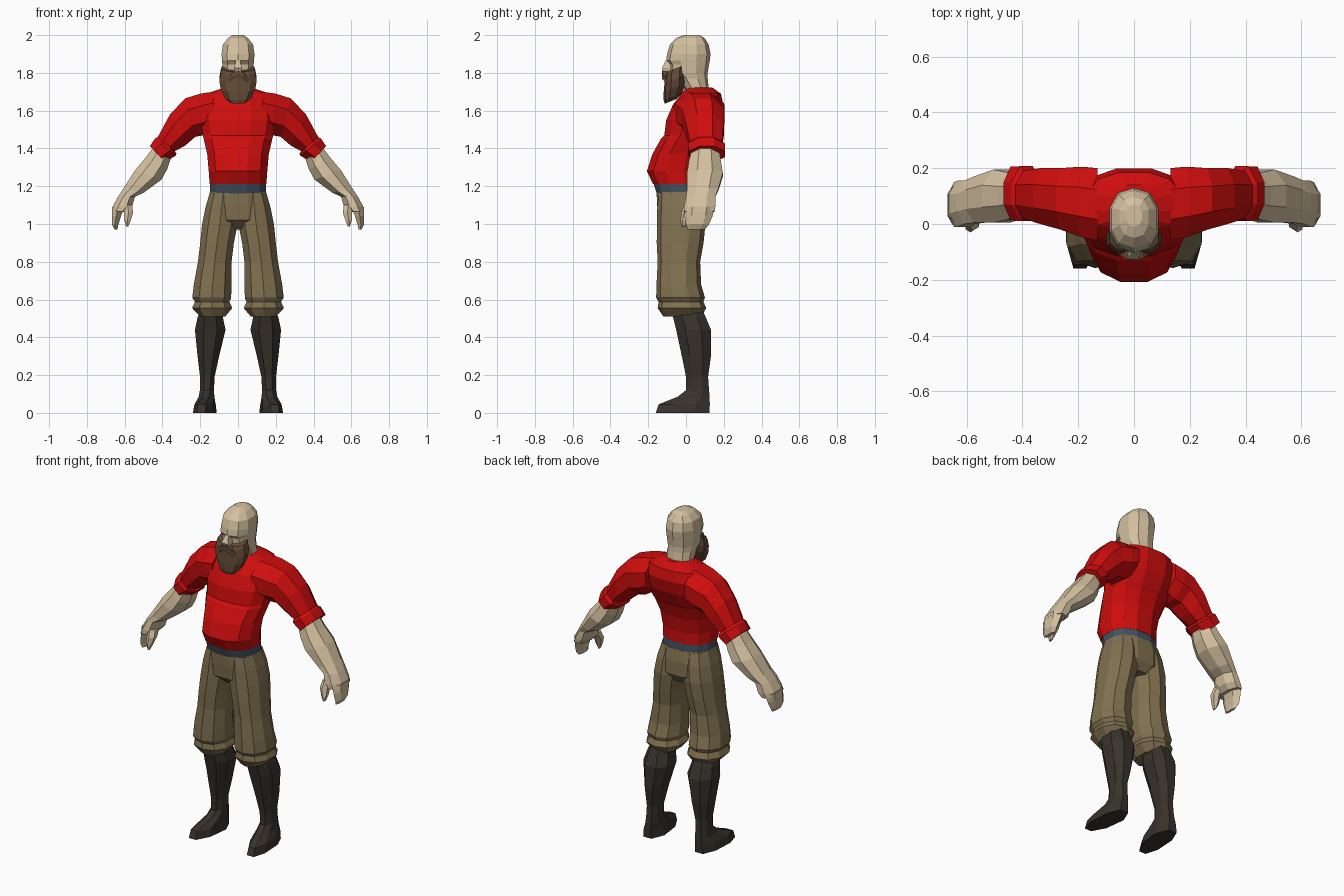
import bpy, bmesh, math


def material(name, rgb):
    m = bpy.data.materials.new(name)
    m.diffuse_color = (*rgb, 1)
    return m


SKIN = material("skin", (0.66, 0.53, 0.35))
RED = material("red_shirt", (0.62, 0.004, 0.004))
KHAKI = material("khaki_cloth", (0.22, 0.165, 0.08))
BROWN = material("brown_hair", (0.12, 0.07, 0.037))
DARK = material("dark_leather", (0.04, 0.032, 0.025))
BLUE = material("blue_belt", (0.055, 0.085, 0.12))


def loft(name, mat, rings, n=8, p=1.0, mirror=False, tilt=0.0, tweak=None):
    """Skin rings; each is (x, z) on one side, (x, z) on the other, front y, back y."""
    bm = bmesh.new()
    angles = [(i + 0.5) * 2 * math.pi / n for i in range(n)]
    power = lambda v: math.copysign(abs(v) ** p, v)
    top = max(power(math.cos(a)) for a in angles)
    side = max(power(math.sin(a)) for a in angles)
    loops = []
    for x0, z0, x1, z1, y0, y1 in rings:
        loop = []
        for a in angles:
            c, s = power(math.cos(a)) / top, power(math.sin(a)) / side
            x = (x0 + x1) / 2 + c * (x0 - x1) / 2
            z = (z0 + z1) / 2 + c * (z0 - z1) / 2
            y = (y0 + y1) / 2 + s * (y1 - y0) / 2
            co = (x, y, z + tilt * (y - y0))
            loop.append(bm.verts.new(tweak(*co) if tweak else co))
        loops.append(loop)
    for a, b in zip(loops, loops[1:]):
        for i in range(n):
            j = (i + 1) % n
            bm.faces.new((a[i], a[j], b[j], b[i]))
    bm.faces.new(loops[0])
    bm.faces.new(loops[-1])
    bmesh.ops.recalc_face_normals(bm, faces=bm.faces)
    me = bpy.data.meshes.new(name)
    bm.to_mesh(me)
    bm.free()
    me.materials.append(mat)
    ob = bpy.data.objects.new(name, me)
    bpy.context.collection.objects.link(ob)
    if mirror:
        ob.modifiers.new("mirror", 'MIRROR').use_mirror_merge = False
    return ob


def level(rows):
    """Centred horizontal rings from (z, half width, front y, back y)."""
    return [(w, z, -w, z, y0, y1) for z, w, y0, y1 in rows]


def limb(rows):
    """Horizontal rings off centre from (z, outer x, inner x, front y, back y)."""
    return [(a, z, b, z, y0, y1) for z, a, b, y0, y1 in rows]


# Shirt body with round belly and broad shoulders
loft("shirt_body", RED, level([
    (1.212, .150, -.175, .085), (1.28, .155, -.207, .085), (1.37, .163, -.178, .10),
    (1.452, .182, -.132, .13), (1.468, .186, -.115, .14), (1.55, .20, -.105, .18),
    (1.63, .20, -.07, .198), (1.69, .165, -.025, .185), (1.722, .075, .0, .14)]),
    n=12, p=.85)

# Sleeves and rolled cuffs
loft("sleeve", RED, [
    (.13, 1.70, .13, 1.50, -.06, .20), (.20, 1.69, .18, 1.47, -.045, .205),
    (.28, 1.665, .225, 1.462, -.02, .20), (.36, 1.58, .28, 1.415, .0, .20),
    (.425, 1.46, .335, 1.385, .02, .19)], mirror=True)
loft("sleeve_cuff", RED, [
    (.420, 1.462, .325, 1.375, .02, .19), (.440, 1.452, .330, 1.362, .01, .207),
    (.467, 1.412, .385, 1.328, .015, .205), (.450, 1.395, .39, 1.337, .03, .19)],
    mirror=True)

# Forearm, hand, fingers and thumb
loft("forearm", SKIN, [
    (.445, 1.41, .355, 1.35, .03, .175), (.49, 1.35, .375, 1.29, .015, .185),
    (.545, 1.285, .405, 1.235, .005, .195), (.605, 1.19, .50, 1.165, .005, .17),
    (.635, 1.145, .545, 1.145, .0, .155), (.662, 1.095, .562, 1.09, -.01, .155),
    (.668, 1.07, .590, 1.062, -.01, .15)], mirror=True)
loft("fingers", SKIN, [
    (.667, 1.09, .605, 1.08, -.005, .15), (.668, 1.045, .622, 1.035, -.008, .14),
    (.668, 1.0, .635, .99, .0, .12), (.655, .972, .638, .97, .01, .10)],
    n=6, mirror=True)
loft("thumb", SKIN, [
    (.610, 1.105, .560, 1.10, -.01, .07), (.603, 1.06, .555, 1.06, -.025, .035),
    (.603, 1.02, .570, 1.015, -.03, .015), (.592, .988, .582, .985, -.025, .0)],
    n=6, mirror=True)

# Neck and bald head
loft("head", SKIN, level([
    (1.67, .085, .0, .13), (1.72, .076, -.01, .12), (1.77, .075, -.05, .115),
    (1.80, .08, -.085, .115), (1.845, .083, -.088, .122), (1.865, .085, -.105, .126),
    (1.90, .087, -.10, .13), (1.95, .08, -.085, .12), (1.985, .052, -.05, .098),
    (2.0, .028, -.01, .07)]), n=10, p=.85)
loft("nose", SKIN, level([
    (1.80, .016, -.115, -.06), (1.825, .021, -.128, -.06),
    (1.868, .010, -.106, -.06)]), n=4)

# Beard and moustache
loft("beard", BROWN, level([
    (1.637, .045, -.112, -.05), (1.655, .07, -.118, -.02), (1.70, .092, -.118, .0),
    (1.745, .099, -.114, .003), (1.785, .091, -.112, .003), (1.805, .087, -.10, .003)]),
    n=10, p=.85, tilt=.4)
loft("moustache", BROWN, [
    (.0, 1.812, .0, 1.785, -.128, -.08), (.03, 1.803, .03, 1.768, -.126, -.08),
    (.058, 1.77, .055, 1.745, -.105, -.07)], n=4, mirror=True)

# Belt and trouser seat
loft("belt", BLUE, level([
    (1.16, .148, -.155, .085), (1.215, .149, -.172, .083)]), n=12, p=.85)
loft("trouser_seat", KHAKI, level([
    (1.17, .149, -.156, .086), (1.10, .168, -.153, .098), (1.02, .165, -.145, .10),
    (.97, .07, -.09, .07)]), n=12, p=.85)

# Baggy trouser legs gathered under the knee
loft("trouser_leg", KHAKI, limb([
    (1.165, .148, .01, -.145, .075), (1.09, .172, .0, -.152, .095),
    (1.0, .19, .002, -.154, .103), (.90, .20, .022, -.155, .093),
    (.80, .212, .034, -.15, .075), (.68, .234, .035, -.156, .08),
    (.61, .242, .036, -.158, .10), (.588, .228, .045, -.145, .092),
    (.555, .243, .030, -.15, .107), (.51, .20, .068, -.12, .082)]),
    n=10, p=.9, mirror=True)


def turn_out(x, y, z):
    # Toes taper and point outward
    if z < .09 and y < -.02:
        k = min(1, (-.02 - y) / .12)
        x = .17 + (x - .17) * (1 - .15 * k) + .022 * k
    return x, y, z


# Tall boots with turned-out feet
loft("boot", DARK, limb([
    (.54, .20, .085, -.07, .09), (.505, .214, .08, -.068, .105),
    (.44, .228, .066, -.052, .132), (.30, .214, .10, -.022, .132),
    (.19, .201, .124, .0, .117), (.12, .202, .127, .0, .122),
    (.085, .208, .125, -.045, .125), (.045, .225, .118, -.145, .126),
    (.0, .232, .113, -.16, .124)]), n=8, p=.9, mirror=True, tweak=turn_out)
